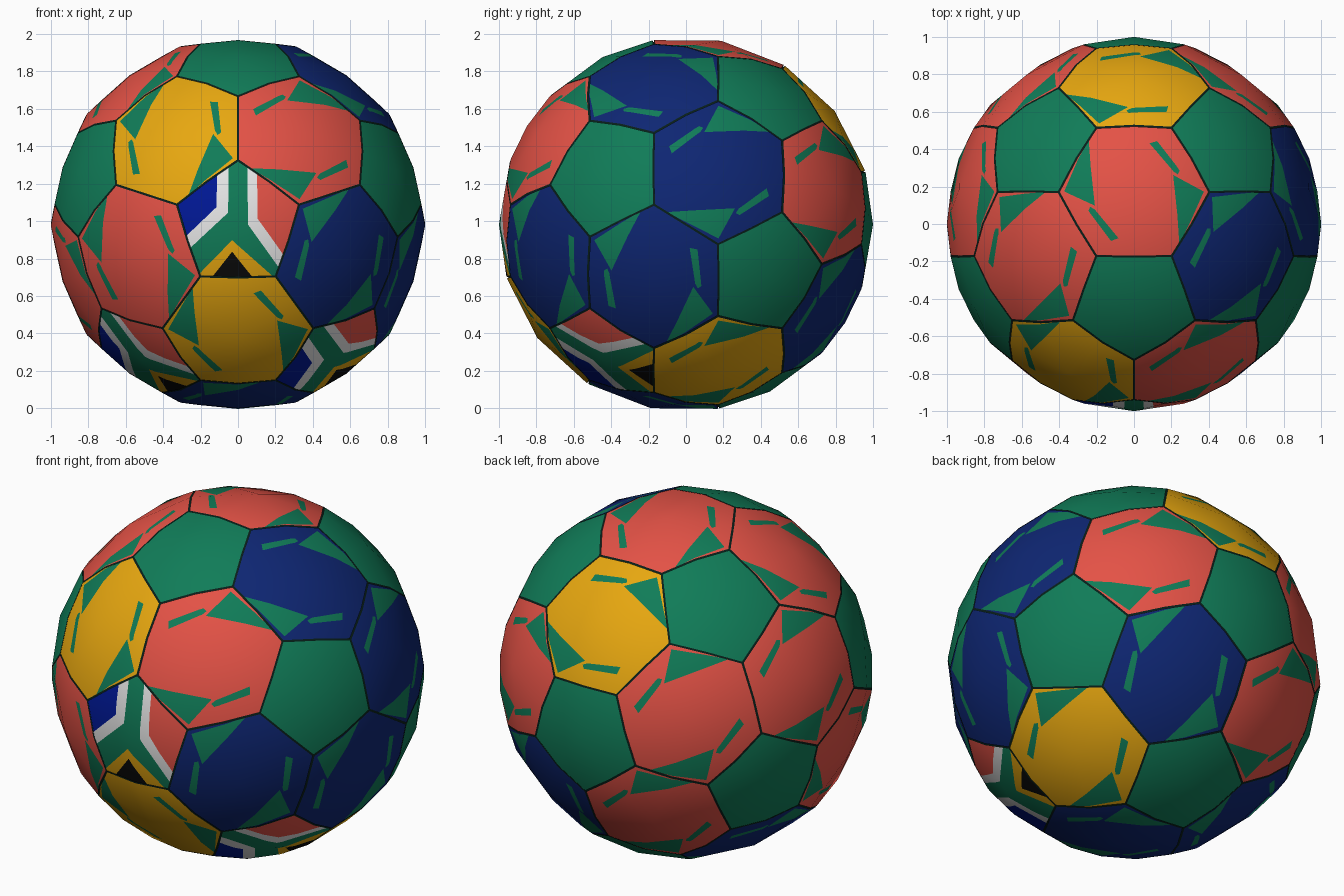
import bpy
import bmesh
from math import radians, sin, cos, sqrt
from mathutils import Vector

cube = bpy.data.objects.get("Cube")
if cube:
    bpy.data.objects.remove(cube, do_unlink=True)

CENTRE_HEIGHT = 0.982
RIM_RADIUS = 0.988
SEAM_SHRINK = 0.984


# Materials, given as display colours and converted to linear
def linear(c):
    c /= 255
    return c / 12.92 if c <= 0.04045 else ((c + 0.055) / 1.055) ** 2.4


def make_material(name, rgb):
    mat = bpy.data.materials.new(name)
    colour = [linear(c) for c in rgb] + [1.0]
    mat.diffuse_color = colour
    mat.use_nodes = True
    bsdf = next(n for n in mat.node_tree.nodes if n.type == 'BSDF_PRINCIPLED')
    bsdf.inputs["Base Color"].default_value = colour
    bsdf.inputs["Roughness"].default_value = 0.6
    return mat


PALETTE = {
    "green": (16, 124, 88),
    "red": (228, 82, 70),
    "navy": (14, 38, 115),
    "gold": (232, 168, 16),
    "bright blue": (0, 24, 150),
    "white": (235, 235, 235),
    "black": (10, 10, 10),
    "dark seam": (8, 30, 25),
}
NAMES = list(PALETTE)
MATERIALS = [make_material(n, PALETTE[n]) for n in NAMES]
SEAM = NAMES.index("dark seam")


# Ball layout: pentagon centres sit on an icosahedron whose axis runs along y
def on_ring(y, angle):
    r = sqrt(1 - y * y)
    return Vector((r * cos(radians(angle)), y, r * sin(radians(angle))))


RING_Y = 1 / sqrt(5)
pentagons = [Vector((0, -1, 0)), Vector((0, 1, 0))]
pentagons += [on_ring(-RING_Y, 90 + 72 * k) for k in range(5)]
pentagons += [on_ring(RING_Y, 54 + 72 * k) for k in range(5)]
corners = [(2 * a + b).normalized() for a in pentagons for b in pentagons
           if a is not b and a.dot(b) > 0.4]


class Panel:
    """A curved panel with a sunken seam rim and colours cut into it."""

    def __init__(self, centre, sides, colour, hint):
        n = self.n = centre
        ring = sorted(corners, key=lambda c: -c.dot(n))[:sides]
        top = min(ring, key=lambda c: (c - hint).length)
        self.up = (top - n * top.dot(n)).normalized()
        self.right = self.up.cross(n)
        self.flat = n.dot(top)
        self.bm = bmesh.new()
        self.build(ring, NAMES.index(colour))

    def build(self, ring, colour):
        from_top = lambda c: Vector((c.dot(self.right), c.dot(self.up))).angle_signed(Vector((0, 1)))
        ring = sorted(ring, key=from_top)
        outline = []
        for a, b in zip(ring, ring[1:] + ring[:1]):
            outline += [a, (a + b).normalized()]
        bm = self.bm
        hub = bm.verts.new(self.n)
        inner = [bm.verts.new(self.n.lerp(p, SEAM_SHRINK).normalized()) for p in outline]
        outer = [bm.verts.new(p * RIM_RADIUS) for p in outline]
        for i in range(len(outline)):
            j = (i + 1) % len(outline)
            bm.faces.new((hub, inner[i], inner[j])).material_index = colour
            bm.faces.new((inner[i], outer[i], outer[j], inner[j])).material_index = SEAM
        # Make every face look outward
        for f in bm.faces:
            f.normal_update()
            if f.normal.dot(self.n) < 0:
                f.normal_flip()

    def paint(self, shape, colour):
        """Cut a convex shape into the panel and colour the faces inside it."""
        pts = [self.n * self.flat + self.right * u + self.up * v for u, v in shape]
        middle = sum(pts, Vector())
        planes = []

        def inside():
            return [f for f in self.bm.faces if f.material_index != SEAM
                    and all(f.calc_center_median().dot(p) > 0 for p in planes)]

        for a, b in zip(pts, pts[1:] + pts[:1]):
            normal = a.cross(b).normalized()
            if normal.dot(middle) < 0:
                normal.negate()
            faces = inside()
            geom = faces + list({e for f in faces for e in f.edges}) \
                + list({v for f in faces for v in f.verts})
            bmesh.ops.bisect_plane(self.bm, geom=geom, dist=0.00001,
                                   plane_co=(0, 0, 0), plane_no=normal)
            planes.append(normal)
        for f in inside():
            f.material_index = NAMES.index(colour)

    def finish(self, name):
        for f in self.bm.faces:
            f.smooth = True
        mesh = bpy.data.meshes.new(name)
        self.bm.to_mesh(mesh)
        self.bm.free()
        for m in MATERIALS:
            mesh.materials.append(m)
        # Round shading that follows the ball
        mesh.normals_split_custom_set_from_vertices([v.co.normalized() for v in mesh.vertices])
        ob = bpy.data.objects.new(name, mesh)
        ob.location.z = CENTRE_HEIGHT
        bpy.context.collection.objects.link(ob)


# Pentagons: three striped flag panels, the rest plain green
FLAG_SHAPES = [
    ("white", [(-.05, .4), (-.05, .06), (-.4, -.26), (-.4, .4)]),
    ("bright blue", [(-.11, .4), (-.11, .09), (-.4, -.18), (-.4, .4)]),
    ("white", [(.05, .4), (.05, 0), (.4, -.48), (.4, .4)]),
    ("red", [(.1, .4), (.1, .03), (.4, -.38), (.4, .4)]),
    ("gold", [(-.03, -.08), (.3, -.38), (-.3, -.36)]),
    ("black", [(-.03, -.14), (.14, -.36), (-.2, -.36)]),
]
FLAG_TOPS = [(0, -.94, .34), (-.73, -.5, -.46), (.4, -.73, -.55)]
FLAG_CENTRES = [pentagons[0], on_ring(-RING_Y, 234), on_ring(-RING_Y, 306)]

for centre in pentagons:
    tops = [t for c, t in zip(FLAG_CENTRES, FLAG_TOPS) if (c - centre).length < 0.01]
    panel = Panel(centre, 5, "green", Vector(tops[0]) if tops else Vector((0, 0, 1)))
    if tops:
        for colour, shape in FLAG_SHAPES:
            panel.paint(shape, colour)
    panel.finish("flag_pentagon" if tops else "green_pentagon")

# Hexagons: angle around the axis, colour, corner that carries the first mark
CAP, BELT = 0.795, 0.188
HEXAGONS = {
    -CAP: [(54, "red", (.32, -.52, .78)), (126, "gold", (-.65, -.52, .57)),
           (198, "red", (-.2, -.94, -.28)), (270, "gold", (-.4, -.73, -.55)),
           (342, "navy", (.32, -.94, .1))],
    -BELT: [(54, "navy", (.65, -.52, .57)), (126, "red", (-.32, -.52, .78)),
            (198, "red", (-.85, -.52, -.1)), (270, "navy", (-.2, -.52, -.84)),
            (342, "navy", (.85, -.52, -.08))],
    BELT: [(18, "navy", (.74, .17, .67)), (90, "red", (.4, .17, .9)),
           (162, "red", (-.74, .17, .67)), (234, "navy", (-.4, .17, -.9)),
           (306, "gold", (.85, .17, -.49))],
    CAP: [(18, "red", (.65, .73, -.21)), (90, "gold", (-.2, .52, .84)),
          (162, "red", (-.4, .73, .56)), (234, "red", (-.4, .73, -.56)),
          (306, "navy", (.65, .73, -.21))],
}
WEDGE = [(0, .37), (.28, .24), (-.08, .2)]
BAR = [(-.25, .08), (-.1, .2), (-.085, .225), (-.105, .235), (-.265, .12)]

for y, row in HEXAGONS.items():
    for angle, colour, hint in row:
        panel = Panel(on_ring(y, angle), 6, colour, Vector(hint))
        for side in (1, -1):
            for shape in (WEDGE, BAR):
                panel.paint([(u * side, v * side) for u, v in shape], "green")
        panel.finish(colour + "_hexagon")
